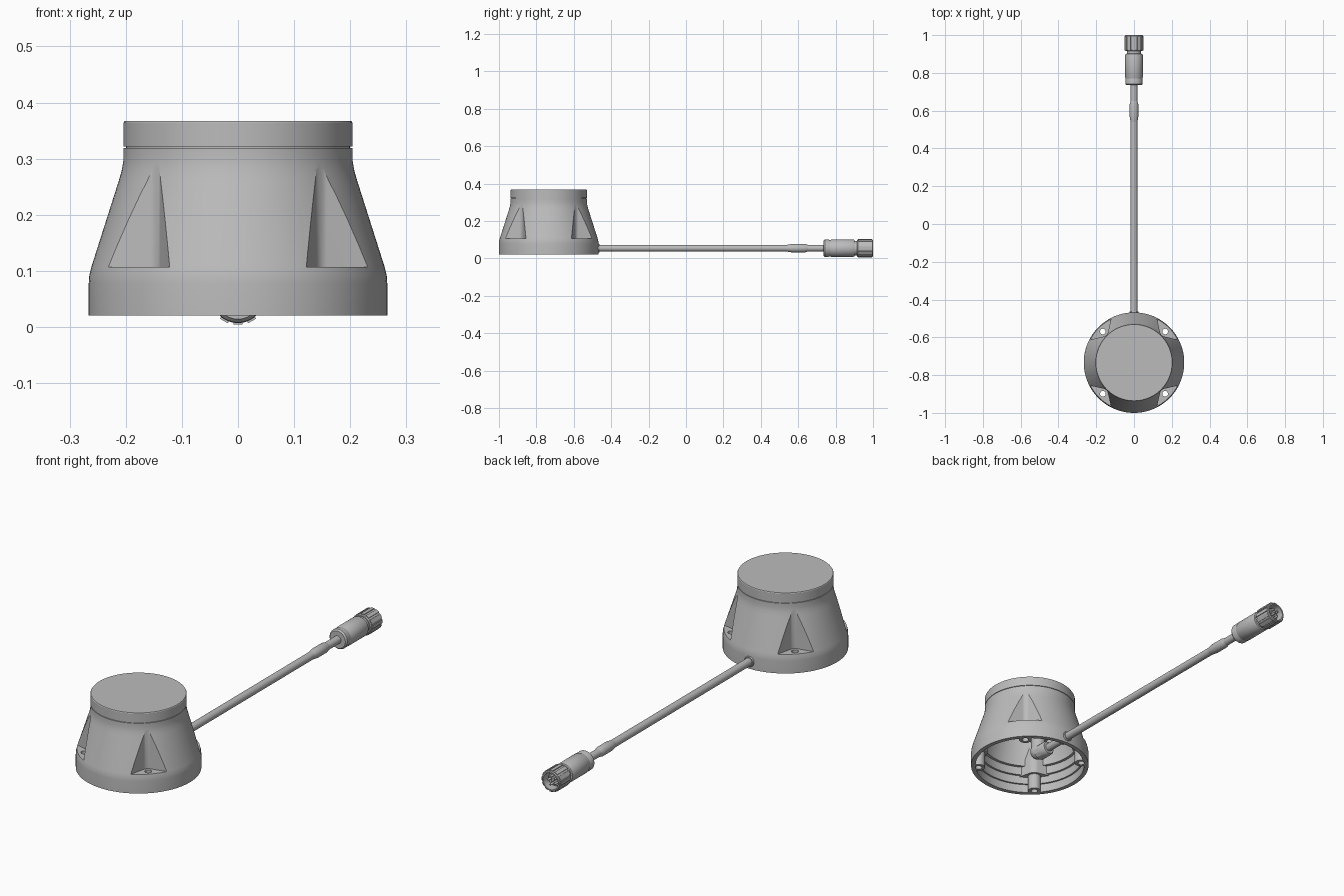
import bpy, bmesh, math
from mathutils import Matrix, Vector

if "Cube" in bpy.data.objects:
    bpy.data.objects.remove(bpy.data.objects["Cube"])

CY = -0.734   # housing axis
CZ = 0.054    # cable axis
POCKET_R = 0.233

grey = bpy.data.materials.new("mid grey")
grey.use_nodes = True
grey.diffuse_color = (0.5, 0.5, 0.5, 1)
grey.node_tree.nodes["Principled BSDF"].inputs["Base Color"].default_value = (0.5, 0.5, 0.5, 1)


def finish(name, bm):
    bmesh.ops.recalc_face_normals(bm, faces=bm.faces)
    me = bpy.data.meshes.new(name)
    bm.to_mesh(me)
    bm.free()
    me.materials.append(grey)
    ob = bpy.data.objects.new(name, me)
    bpy.context.collection.objects.link(ob)
    smooth(ob)
    return ob


def smooth(ob):
    ob.data.shade_smooth()
    ob.data.set_sharp_from_angle(angle=math.radians(28))


def add_lathe(bm, profile, matrix, segs):
    """Revolve (radius, height) points about z, then place with matrix."""
    rings = []
    for r, h in profile:
        n = segs if r > 0 else 1
        rings.append([bm.verts.new(matrix @ Vector((r * math.cos(math.tau * i / n),
                      r * math.sin(math.tau * i / n), h))) for i in range(n)])
    for a, b in zip(rings, rings[1:]):
        for i in range(segs):
            j = (i + 1) % segs
            quad = [a[i % len(a)], a[j % len(a)], b[j % len(b)], b[i % len(b)]]
            bm.faces.new(list(dict.fromkeys(quad)))


def lathe(name, profile, matrix, segs=64):
    bm = bmesh.new()
    add_lathe(bm, profile, matrix, segs)
    return finish(name, bm)


def corner_turns():
    return [Matrix.Translation((0, CY, 0)) @ Matrix.Rotation(math.radians(45 + 90 * k), 4, 'Z')
            for k in range(4)]


def corner_wedges(name, radius, z0, z1):
    """Four upright wedges with a rounded inner corner, opening outwards."""
    half = math.radians(58)
    side = []
    for i in range(9):
        a = math.pi - (math.pi / 2 - half) * i / 8
        side.append((POCKET_R + radius * math.cos(a), radius * math.sin(a)))
    x, y = side[-1]
    side.append((0.3, y + (0.3 - x) * math.tan(half)))
    plan = [(x, -y) for x, y in reversed(side[1:])] + side
    bm = bmesh.new()
    for m in corner_turns():
        low = [bm.verts.new(m @ Vector((x, y, z0))) for x, y in plan]
        top = [bm.verts.new(m @ Vector((x, y, z1))) for x, y in plan]
        bm.faces.new(low)
        bm.faces.new(top)
        for i in range(len(plan)):
            j = (i + 1) % len(plan)
            bm.faces.new((low[i], low[j], top[j], top[i]))
    return finish(name, bm)


def corner_rods(name, radius, z0, z1):
    bm = bmesh.new()
    for m in corner_turns():
        add_lathe(bm, [(0, z0), (radius, z0), (radius, z1), (0, z1)],
                  m @ Matrix.Translation((POCKET_R, 0, 0)), 24)
    return finish(name, bm)


def subtract(ob, *cutters):
    for c in cutters:
        c.hide_render = True
        mod = ob.modifiers.new("cut", 'BOOLEAN')
        mod.operation = 'DIFFERENCE'
        mod.solver = 'EXACT'
        mod.object = c
    bpy.context.view_layer.update()
    deps = bpy.context.evaluated_depsgraph_get()
    me = bpy.data.meshes.new_from_object(ob.evaluated_get(deps))
    ob.modifiers.clear()
    ob.data = me
    for c in cutters:
        bpy.data.objects.remove(c)
    smooth(ob)


upright = Matrix.Translation((0, CY, 0))
along = Matrix.Translation((0, 0, CZ)) @ Matrix.Rotation(-math.pi / 2, 4, 'X')  # height -> +y

# Hollow housing with stepped inside, screw bosses and corner pockets
housing = lathe("housing", [(0, .02), (.266, .02), (.266, .078), (.265, .092), (.261, .108),
                            (.212, .262), (.207, .28), (.204, .298), (.204, .319),
                            (.2, .319), (.2, .33), (0, .33)], upright, 96)
cavity = lathe("cavity", [(0, -.02), (.246, -.02), (.246, .06), (.238, .06), (.238, .1),
                          (.228, .1), (.228, .14), (.215, .14), (.215, .17),
                          (.185, .27), (.185, .3), (0, .3)], upright, 96)
subtract(cavity, corner_wedges("boss_wedges", .04, .094, .29),
         corner_rods("boss_rods", .029, -.03, .11))
subtract(housing, cavity, corner_wedges("pockets", .027, .107, .4),
         corner_rods("screw_holes", .015, -.05, .2))

# Lid
lathe("lid", [(0, .3215), (.204, .3215), (.204, .364), (.202, .367), (0, .367)], upright, 96)

# Cable with strain sleeve
lathe("cable", [(0, -.64), (.018, -.64), (.018, .75), (0, .75)], along, 32)
lathe("strain_sleeve", [(0, .54), (.018, .54), (.023, .57), (.023, .635), (.018, .65), (0, .65)],
      along, 32)
lathe("cable_grommet", [(0, -.51), (.024, -.51), (.024, -.466), (.022, -.463), (0, -.463)], along, 32)

# Elbow fitting inside the housing
lathe("elbow_nut", [(0, -.665), (.034, -.665), (.034, -.61), (.029, -.6), (0, -.6)], along, 12)
lathe("elbow_body", [(.036 * math.sin(math.pi * i / 12), -.036 * math.cos(math.pi * i / 12))
                     if 0 < i < 12 else (0, .036 * (i / 6 - 1)) for i in range(13)],
      Matrix.Translation((0, -.675, .065)), 32)
lathe("elbow_stem", [(0, .065), (.032, .065), (.032, .13), (.044, .13), (.044, .19),
                     (.03, .19), (.03, .31), (0, .31)], Matrix.Translation((0, -.675, 0)), 24)

# Plug body and hollow coupling ring
lathe("plug_body", [(0, .735), (.04, .735), (.046, .742), (.046, .762), (.044, .768), (.044, .772),
                    (.047, .778), (.047, .893), (.044, .9), (.038, .902), (.038, .925), (0, .925)],
      along, 48)
lathe("coupling_ring", [(0, .915), (.043, .915), (.047, .92), (.047, .996), (.044, 1),
                        (.038, 1), (.038, .955), (0, .955)], along, 48)
bm = bmesh.new()
for k in range(12):
    m = along @ Matrix.Rotation(math.tau * k / 12, 4, 'Z') @ Matrix.Translation((.046, 0, .957))
    bmesh.ops.create_cube(bm, size=1, matrix=m @ Matrix.Diagonal((.008, .016, .076, 1)))
finish("grip_ribs", bm)

# Contact insert and pins
lathe("contact_insert", [(0, .95), (.03, .95), (.03, .972), (0, .972)], along, 32)
bm = bmesh.new()
for k in range(6):
    spot = Matrix.Rotation(math.tau * k / 5, 4, 'Z') @ Matrix.Translation((.019 if k < 5 else 0, 0, 0))
    add_lathe(bm, [(0, .96), (.005, .96), (.005, .99), (.003, .994), (0, .994)], along @ spot, 12)
finish("contact_pins", bm)
